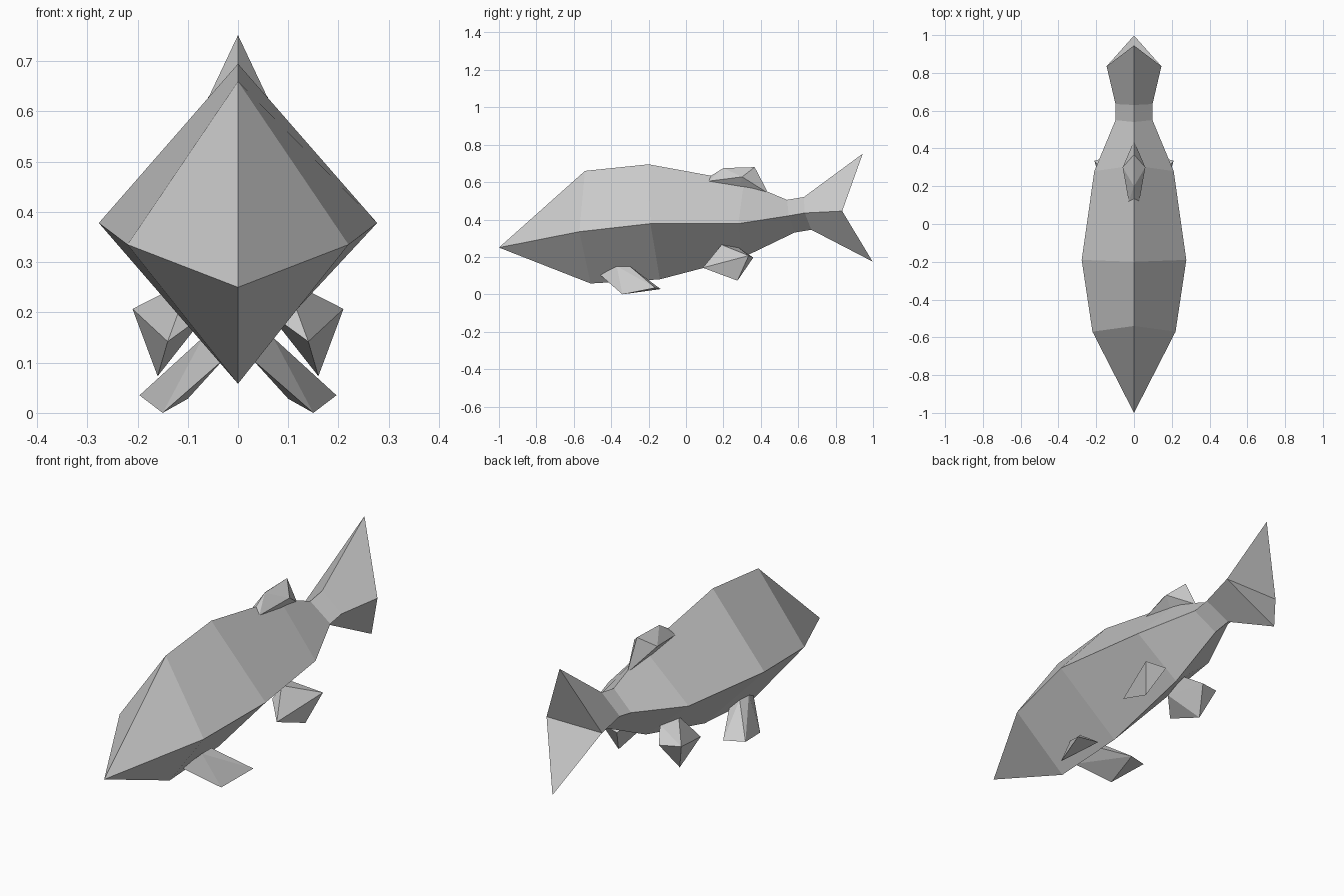
import bpy, bmesh

if "Cube" in bpy.data.objects:
    bpy.data.objects.remove(bpy.data.objects["Cube"])


def finish(name, bm, mirror=False):
    bmesh.ops.recalc_face_normals(bm, faces=bm.faces[:])
    mesh = bpy.data.meshes.new(name)
    bm.to_mesh(mesh)
    bm.free()
    obj = bpy.data.objects.new(name, mesh)
    bpy.context.collection.objects.link(obj)
    if mirror:
        mod = obj.modifiers.new("Mirror", "MIRROR")
        mod.use_mirror_merge = False
    return obj


def hull(name, points, mirror=False):
    """Faceted solid wrapped around a few corner points."""
    bm = bmesh.new()
    for p in points:
        bm.verts.new(p)
    res = bmesh.ops.convex_hull(bm, input=bm.verts[:])
    loose = [v for v in bm.verts if not v.link_faces]
    bmesh.ops.delete(bm, geom=loose, context="VERTS")
    bmesh.ops.dissolve_limit(bm, angle_limit=0.01, verts=bm.verts[:], edges=bm.edges[:])
    return finish(name, bm, mirror)


# Body and tail: diamond sections (top y, z, side x, y, z, bottom y, z)
sections = [
    (-0.54, 0.66, 0.22, -0.57, 0.335, -0.51, 0.058),
    (-0.20, 0.695, 0.277, -0.19, 0.378, -0.14, 0.08),
    (0.31, 0.602, 0.21, 0.28, 0.378, 0.30, 0.195),
    (0.54, 0.505, 0.098, 0.55, 0.42, 0.58, 0.33),
    (0.63, 0.52, 0.098, 0.635, 0.435, 0.67, 0.345),
    (0.945, 0.752, 0.145, 0.835, 0.445, 0.998, 0.175),
]
bm = bmesh.new()
nose = bm.verts.new((0, -1, 0.25))
rings = []
for ty, tz, sx, sy, sz, by, bz in sections:
    rings.append([bm.verts.new(p) for p in
                  ((0, ty, tz), (sx, sy, sz), (0, by, bz), (-sx, sy, sz))])
for i in range(4):
    j = (i + 1) % 4
    bm.faces.new((nose, rings[0][i], rings[0][j]))
    for a, b in zip(rings, rings[1:]):
        bm.faces.new((a[i], b[i], b[j], a[j]))
# Notched tail end, creased from side to side
top, right, bottom, left = rings[-1]
bm.faces.new((top, right, left))
bm.faces.new((bottom, left, right))
finish("body_and_tail", bm)

# Back fin
hull("dorsal_fin", [
    (0, 0.20, 0.675), (0, 0.367, 0.68), (0, 0.12, 0.625), (0, 0.44, 0.54),
    (0.06, 0.30, 0.628), (-0.06, 0.30, 0.628),
    (0.028, 0.12, 0.605), (-0.028, 0.12, 0.605), (0, 0.28, 0.54)])

# Paired fins, mirrored across x = 0
hull("pectoral_fins", [
    (0.15, -0.34, 0.0), (0.196, -0.165, 0.035), (0.10, -0.135, 0.028),
    (0.03, -0.46, 0.105), (0.07, -0.37, 0.15), (0.07, -0.30, 0.15),
    (0.03, -0.28, 0.11)], mirror=True)
hull("pelvic_fins", [
    (0.21, 0.335, 0.207), (0.16, 0.275, 0.073), (0.14, 0.09, 0.142),
    (0.11, 0.36, 0.197), (0.095, 0.19, 0.265), (0.06, 0.28, 0.25),
    (0.06, 0.17, 0.20)], mirror=True)
